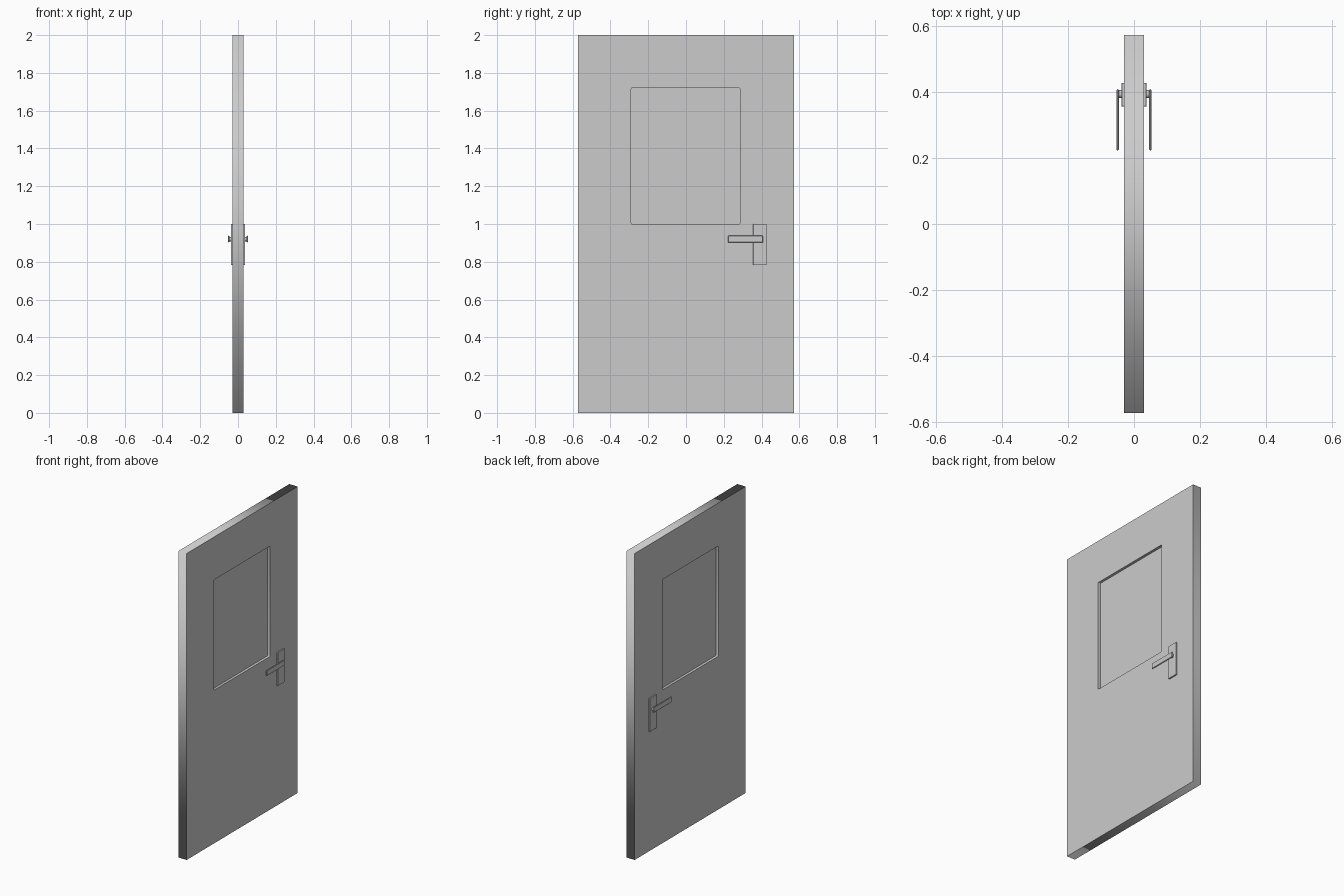
import bpy, bmesh, math
from mathutils import Matrix

if "Cube" in bpy.data.objects:
    bpy.data.objects.remove(bpy.data.objects["Cube"])

HALF_T = 0.03


def box(name, x, y, z, bevel=0.0):
    """Box from (min, max) ranges, with an optional chamfer."""
    bm = bmesh.new()
    dims = [(b - a) for a, b in (x, y, z)]
    mid = [(a + b) / 2 for a, b in (x, y, z)]
    bmesh.ops.create_cube(bm, size=1, matrix=Matrix.Translation(mid) @ Matrix.Diagonal((*dims, 1)))
    if bevel:
        bmesh.ops.bevel(bm, geom=bm.edges[:], offset=bevel, segments=1, affect='EDGES')
    me = bpy.data.meshes.new(name)
    bm.to_mesh(me)
    bm.free()
    ob = bpy.data.objects.new(name, me)
    bpy.context.collection.objects.link(ob)
    return ob


def add_loop(curve, pts):
    s = curve.splines.new('POLY')
    s.points.add(len(pts) - 1)
    for p, (a, b) in zip(s.points, pts):
        p.co = (a, b, 0, 1)
    s.use_cyclic_u = True


def rounded(y0, y1, z0, z1, r, n=3):
    pts = []
    for i, (cy, cz) in enumerate([(y1 - r, z1 - r), (y0 + r, z1 - r), (y0 + r, z0 + r), (y1 - r, z0 + r)]):
        for k in range(n + 1):
            a = math.pi / 2 * (i + k / n)
            pts.append((cy + r * math.cos(a), cz + r * math.sin(a)))
    return pts


# Door leaf: flat outline with a window opening, given thickness
cu = bpy.data.curves.new("door_leaf", 'CURVE')
cu.dimensions = '2D'
cu.fill_mode = 'BOTH'
cu.extrude = HALF_T
add_loop(cu, [(-0.572, 0), (0.572, 0), (0.572, 2), (-0.572, 2)])
add_loop(cu, rounded(-0.29, 0.286, 1.0, 1.72, 0.005))
leaf = bpy.data.objects.new("door_leaf", cu)
leaf.rotation_euler = (math.pi / 2, 0, math.pi / 2)
bpy.context.collection.objects.link(leaf)
bpy.context.view_layer.objects.active = leaf
leaf.select_set(True)
bpy.ops.object.convert(target='MESH')

# Recessed window pane
box("window_pane", (-0.013, 0.013), (-0.291, 0.287), (0.999, 1.721))

# Handle set on each face
for side, s in (("front", 1), ("back", -1)):
    def span(a, b):
        return tuple(sorted((s * a, s * b)))
    box(side + "_handle_plate", span(HALF_T - 0.002, 0.038), (0.356, 0.427), (0.782, 1.0), 0.001)
    box(side + "_handle_lever", span(0.046, 0.053), (0.222, 0.408), (0.902, 0.939), 0.003)
    # Round spindle joining plate and lever
    bpy.ops.mesh.primitive_cylinder_add(vertices=24, radius=0.012, depth=0.013,
                                        location=(s * 0.0425, 0.393, 0.92),
                                        rotation=(0, math.pi / 2, 0))
    spindle = bpy.context.object
    spindle.name = side + "_handle_spindle"
    bpy.ops.object.shade_smooth_by_angle()
